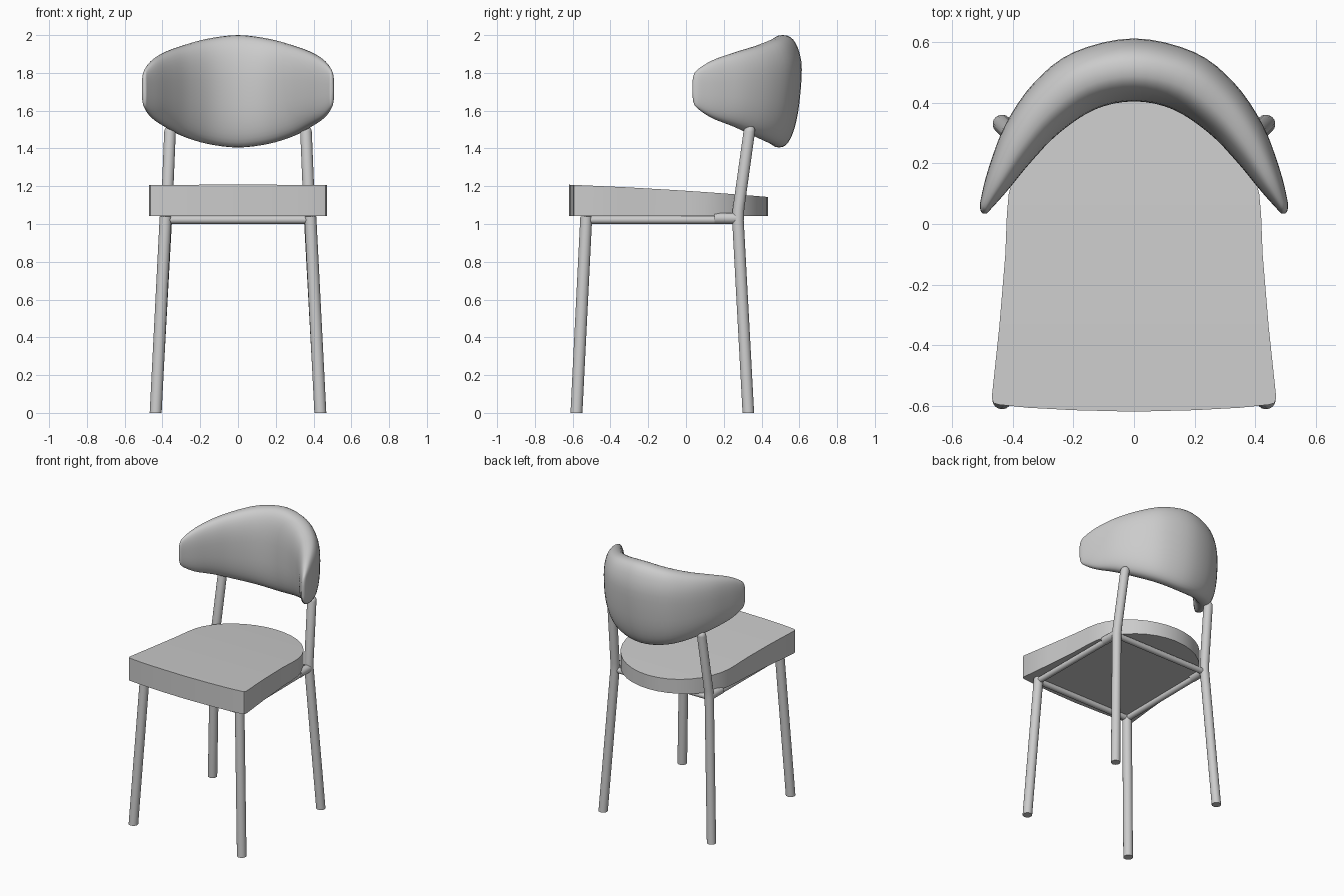
import bpy, bmesh, math
from mathutils import Vector

if "Cube" in bpy.data.objects:
    bpy.data.objects.remove(bpy.data.objects["Cube"], do_unlink=True)

grey = bpy.data.materials.new("plain_grey")
grey.use_nodes = True
colour = (0.6, 0.6, 0.6, 1)
grey.diffuse_color = colour
grey.node_tree.nodes["Principled BSDF"].inputs["Base Color"].default_value = colour


def finish(name, bm, angle=35):
    bmesh.ops.recalc_face_normals(bm, faces=bm.faces)
    mesh = bpy.data.meshes.new(name)
    bm.to_mesh(mesh)
    bm.free()
    obj = bpy.data.objects.new(name, mesh)
    bpy.context.collection.objects.link(obj)
    mesh.materials.append(grey)
    bpy.ops.object.select_all(action='DESELECT')
    obj.select_set(True)
    bpy.context.view_layer.objects.active = obj
    bpy.ops.object.shade_smooth_by_angle(angle=math.radians(angle))
    return obj


def loft(bm, rings):
    """Skin closed rings of points and cap both ends."""
    rings = [[bm.verts.new(p) for p in ring] for ring in rings]
    for a, b in zip(rings, rings[1:]):
        for i in range(len(a)):
            j = (i + 1) % len(a)
            bm.faces.new((a[i], a[j], b[j], b[i]))
    bm.faces.new(rings[0])
    bm.faces.new(rings[-1])


def tube(name, points, radius, flat=True, round_top=False, sides=20):
    """Round bar; flat keeps its rings level, as on a sawn-off leg."""
    pts = [Vector(p) for p in points]
    radii = [radius] * len(pts)
    if round_top:
        end, way = pts[-1], (pts[-1] - pts[-2]).normalized()
        for k in range(1, 6):
            a = k * math.pi / 10.5
            pts.append(end + way * radius * math.sin(a))
            radii.append(radius * math.cos(a))
    axis = Vector((0, 0, 1)) if flat else (pts[-1] - pts[0]).normalized()
    u = axis.orthogonal().normalized()
    v = axis.cross(u)
    turns = [2 * math.pi * i / sides for i in range(sides)]
    bm = bmesh.new()
    loft(bm, [[p + r * (math.cos(t) * u + math.sin(t) * v) for t in turns]
              for p, r in zip(pts, radii)])
    return finish(name, bm, 50)


# Legs: straight in front, bent at the seat behind to carry the back
for side, s in (("left", 1), ("right", -1)):
    tube("front_leg_" + side, [(s * .436, -.58, 0), (s * .383, -.528, 1.04)], .032)
    tube("back_leg_" + side, [(s * .436, .33, 0), (s * .38, .275, 1.02),
                              (s * .377, .278, 1.08), (s * .36, .335, 1.49)],
         .031, round_top=True)
    tube("side_rail_" + side, [(s * .385, -.528, 1.022), (s * .38, .275, 1.022)], .021, False)
    tube("rail_socket_" + side, [(s * .381, .15, 1.03), (s * .38, .27, 1.03)], .029, False)
for name, y in (("front_rail", -.528), ("back_rail", .27)):
    tube(name, [(-.385, y, 1.022), (.385, y, 1.022)], .021, False)

# Seat: bowed front, tapering sides, rounded back, top falling to the rear
half = [(0, -.62), (.2, -.615), (.35, -.607), (.445, -.597), (.463, -.592),
        (.47, -.575), (.445, -.34), (.425, -.1), (.42, .03)]
half += [(.42 * math.cos(a), .03 + .405 * math.sin(a))
         for a in (k * math.pi / 18 for k in range(1, 10))]
half[-1] = (0, .435)


def seat_top(y):
    t = (y + .62) / 1.055
    return 1.208 - .04 * t - .025 * t * t


bm = bmesh.new()
columns = []
for x, y in half:
    xs = [x * k for k in (-1, 1)] if x > .001 else [0]
    columns.append([[bm.verts.new((px, y, z)) for z in (1.043, seat_top(y))] for px in xs])
for a, b in zip(columns, columns[1:]):
    for i in (0, -1):
        bm.faces.new((a[i][0], b[i][0], b[i][1], a[i][1]))
    for level in (0, 1):
        corners = [c[level] for c in a] + [c[level] for c in reversed(b)]
        bm.faces.new(corners)
finish("seat", bm, 30)

# Flat panel closing the frame under the seat
bm = bmesh.new()
loft(bm, [[(-.385, -.528, z), (.385, -.528, z), (.38, .27, z), (-.38, .27, z)]
          for z in (1.034, 1.046)])
finish("seat_panel", bm)

# Backrest stations, middle to tip: outer x, y, inner x, y, top, bottom
stations = [(0, .62, 0, .405, 2.0, 1.405),
            (.2, .575, .13, .378, 1.98, 1.425),
            (.33, .475, .25, .298, 1.945, 1.465),
            (.425, .335, .34, .205, 1.91, 1.515),
            (.48, .19, .42, .108, 1.868, 1.56),
            (.506, .085, .472, .05, 1.82, 1.61),
            (.508, .05, .485, .036, 1.79, 1.64),
            (.502, .036, .493, .034, 1.75, 1.69)]


def mirrored(s):
    return (-s[0], s[1], -s[2], s[3], s[4], s[5])


def spline(p0, p1, p2, p3, t):
    return [.5 * (2 * b + (c - a) * t + (2 * a - 5 * b + 4 * c - d) * t * t
                  + (3 * b - a - 3 * c + d) * t ** 3)
            for a, b, c, d in zip(p0, p1, p2, p3)]


def power(value, n):
    return math.copysign(abs(value) ** (2 / n), value)


def back_ring(s, sides=40):
    ox, oy, ix, iy, top, bottom = s
    ring = []
    for k in range(sides):
        a = 2 * math.pi * k / sides
        w, h = power(math.cos(a), 2.5), power(math.sin(a), 2.5)
        z = (top + bottom) / 2 + h * (top - bottom) / 2
        f = (w + 1) / 2
        # the outer face leans in towards the bottom
        lean = .09 * (oy - iy) / .215 * min(0, z - 1.85) * f
        ring.append((ix + (ox - ix) * f, iy + (oy - iy) * f + lean, z))
    return ring


path = [mirrored(s) for s in reversed(stations[1:])] + stations
path = [path[0]] + path + [path[-1]]
sections = [spline(*path[i:i + 4], k / 4) for i in range(len(path) - 3) for k in range(4)]
sections.append(path[-1])
bm = bmesh.new()
loft(bm, [back_ring(s) for s in sections])
finish("backrest", bm, 70)
